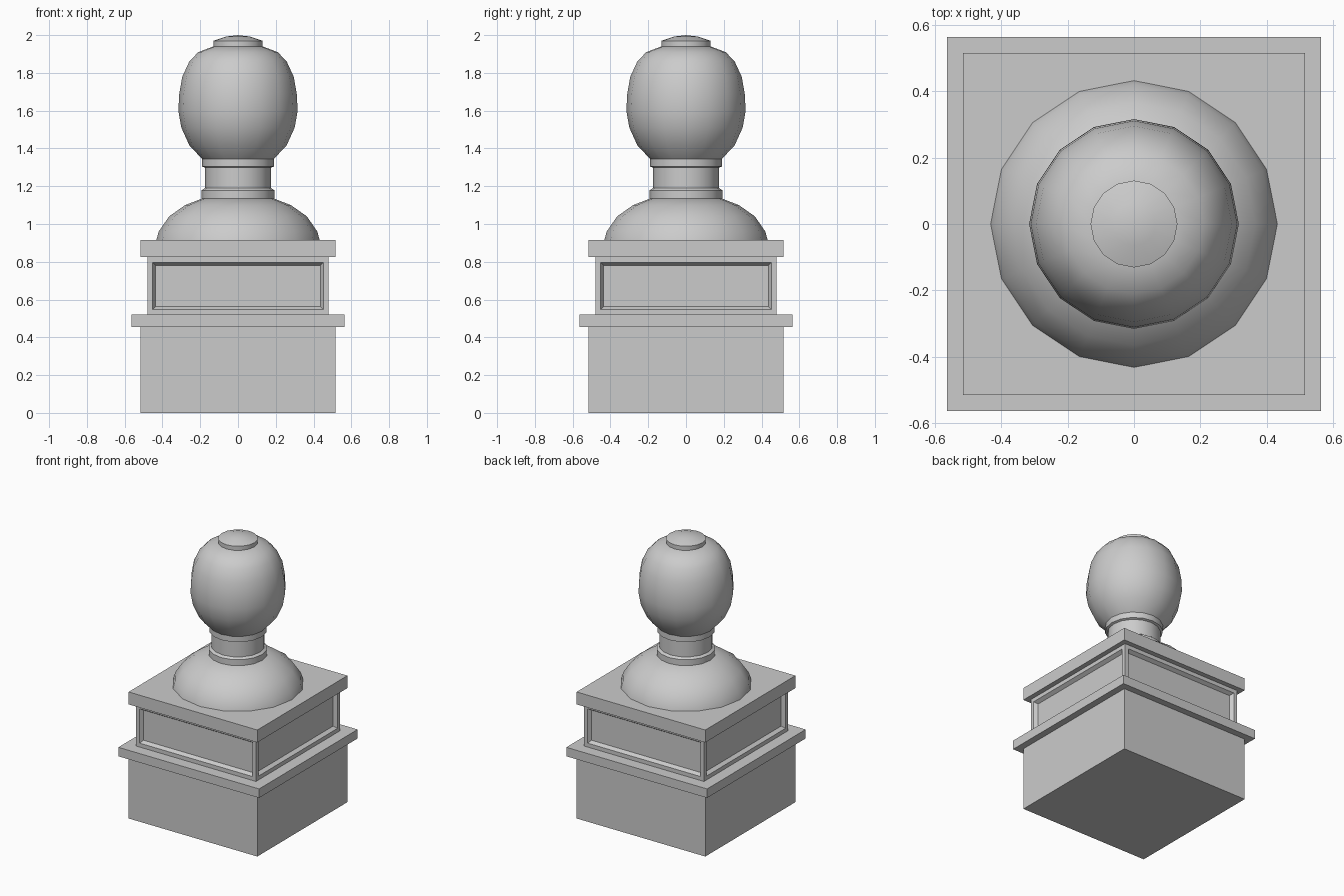
import bpy, bmesh, math

if "Cube" in bpy.data.objects:
    bpy.data.objects.remove(bpy.data.objects["Cube"])


def finish(name, bm):
    bmesh.ops.recalc_face_normals(bm, faces=bm.faces[:])
    mesh = bpy.data.meshes.new(name)
    bm.to_mesh(mesh)
    bm.free()
    obj = bpy.data.objects.new(name, mesh)
    bpy.context.collection.objects.link(obj)
    return obj


def block(name, half, z0, z1, panels=False):
    bm = bmesh.new()
    bmesh.ops.create_cube(bm, size=1)
    for v in bm.verts:
        v.co.x *= 2 * half
        v.co.y *= 2 * half
        v.co.z = z1 if v.co.z > 0 else z0
    if panels:
        # framed recess with sloped edges on every side
        bm.normal_update()
        sides = [f for f in bm.faces if abs(f.normal.z) < 0.5]
        bmesh.ops.inset_individual(bm, faces=sides, thickness=0.04)
        bmesh.ops.inset_individual(bm, faces=sides, thickness=0.022, depth=-0.025)
    return finish(name, bm)


def lathe(name, profile, sides=16):
    # close the profile on the axis, then spin it
    pts = [(0, profile[0][1])] + profile
    if pts[-1][0] > 0:
        pts.append((0, pts[-1][1]))
    bm = bmesh.new()
    vs = [bm.verts.new((r, 0, z)) for r, z in pts]
    es = [bm.edges.new(p) for p in zip(vs, vs[1:])]
    bmesh.ops.spin(bm, geom=vs + es, cent=(0, 0, 0), axis=(0, 0, 1),
                   angle=2 * math.pi, steps=sides)
    bmesh.ops.remove_doubles(bm, verts=bm.verts[:], dist=1e-4)
    obj = finish(name, bm)
    bpy.ops.object.select_all(action='DESELECT')
    obj.select_set(True)
    bpy.context.view_layer.objects.active = obj
    bpy.ops.object.shade_smooth_by_angle(angle=math.radians(40))
    return obj


# square pedestal
block("plinth", 0.515, 0, 0.455)
block("lower_ledge", 0.563, 0.455, 0.52)
block("panelled_block", 0.48, 0.52, 0.825, panels=True)
block("top_slab", 0.515, 0.825, 0.915)

# turned finial
lathe("dome_foot", [(0.432, 0.915), (0.42, 0.96), (0.365, 1.04),
                    (0.28, 1.10), (0.19, 1.135)])
lathe("neck", [(0.193, 1.135), (0.193, 1.178), (0.175, 1.19), (0.175, 1.298),
               (0.19, 1.304), (0.19, 1.345)])
lathe("bulb", [(0.19, 1.345), (0.257, 1.415), (0.30, 1.51), (0.316, 1.60),
               (0.311, 1.69), (0.295, 1.78), (0.257, 1.862), (0.21, 1.91),
               (0.131, 1.94)])
lathe("cap", [(0.131, 1.94), (0.131, 1.97), (0.065, 1.992), (0, 2.0)])
